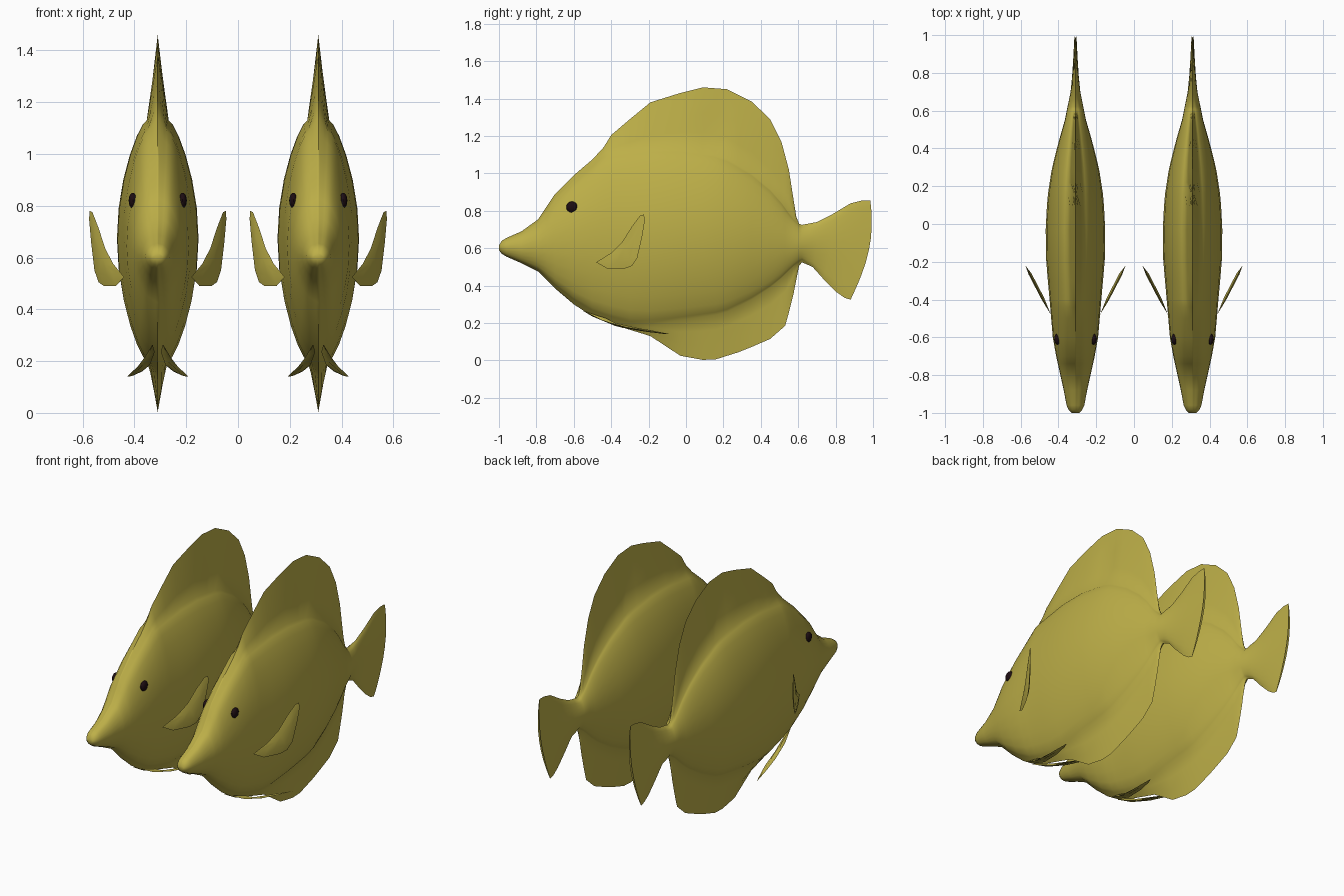
import bpy, bmesh, math
from mathutils import Vector

if "Cube" in bpy.data.objects:
    bpy.data.objects.remove(bpy.data.objects["Cube"])


def material(name, rgb):
    m = bpy.data.materials.new(name)
    m.diffuse_color = (*rgb, 1)
    m.use_nodes = True
    m.node_tree.nodes["Principled BSDF"].inputs["Base Color"].default_value = m.diffuse_color
    return m


OLIVE = material("olive_yellow", (0.51, 0.43, 0.065))
DARK = material("eye_dark", (0.012, 0.004, 0.006))

# Side outline, body core limits (inside the fins) and half width, along the length
TOP = [(-1, .615), (-.985, .64), (-.96, .655), (-.88, .69), (-.79, .755), (-.74, .83), (-.7, .89),
       (-.6, .99), (-.5, 1.075), (-.44, 1.14), (-.4, 1.205), (-.3, 1.29), (-.19, 1.38), (-.03, 1.43),
       (.09, 1.46), (.22, 1.45), (.35, 1.385), (.45, 1.29), (.51, 1.17), (.55, 1.02), (.575, .86),
       (.595, .735), (.62, .725), (.7, .74), (.78, .78), (.88, .84), (.94, .855), (.985, .855)]
BOTTOM = [(-1, .59), (-.985, .57), (-.96, .555), (-.88, .52), (-.79, .475), (-.7, .385), (-.6, .3),
          (-.5, .235), (-.4, .195), (-.19, .13), (-.03, .025), (.03, .003), (.15, .003), (.3, .05),
          (.45, .115), (.53, .185), (.56, .29), (.585, .4), (.6, .5), (.62, .525), (.7, .5),
          (.8, .42), (.88, .365), (.94, .335), (.985, .325)]
CORE_TOP = [(-.5, 1.07), (-.4, 1.1), (-.2, 1.13), (0, 1.13), (.2, 1.09), (.4, .97), (.5, .86),
            (.57, .76), (.62, .71)]
CORE_BOTTOM = [(-.4, .21), (-.2, .2), (0, .22), (.2, .25), (.4, .35), (.5, .43), (.57, .5), (.62, .54)]
WIDTH = [(-1, .02), (-.985, .035), (-.96, .047), (-.88, .062), (-.79, .082), (-.7, .102), (-.6, .12),
         (-.4, .137), (-.2, .155), (0, .158), (.15, .147), (.3, .124), (.45, .085), (.55, .056),
         (.62, .042), (.7, .026), (.8, .016), (.985, .006)]
STATIONS = [-1, -.985, -.96, -.88, -.79, -.74, -.7, -.6, -.5, -.44, -.4, -.3, -.19, -.03, .09, .16, .22,
            .28, .35, .45, .51, .53, .55, .575, .59, .605, .62, .66, .7, .78, .88, .94, .985]


def lerp(curve, y):
    if y <= curve[0][0]:
        return curve[0][1]
    for (a, u), (b, v) in zip(curve, curve[1:]):
        if y <= b:
            return u + (v - u) * (y - a) / (b - a)
    return curve[-1][1]


def core(y):
    """Core bottom, core top, fin base half width and full half width."""
    top, bot = lerp(TOP, y), lerp(BOTTOM, y)
    h = (top - bot) * .04
    ct = top - h if y < -.5 or y > .62 else min(top - h, lerp(CORE_TOP, y))
    cb = bot + h if y < -.4 or y > .62 else max(bot + h, lerp(CORE_BOTTOM, y))
    w = lerp(WIDTH, y)
    return cb, ct, .27 * w, w


def bulge(y, t):
    p = lerp([(-1, .5), (-.7, .6), (-.3, .7), (.6, .7)], y)
    _, _, e, w = core(y)
    return e + (w - e) * max(0, math.sin(math.pi * t)) ** p


def half_ring(y):
    """(x, z) points from the lower ridge to the upper ridge."""
    top, bot = lerp(TOP, y), lerp(BOTTOM, y)
    cb, ct, e, _ = core(y)
    fold = 1 - .55 * max(0, 1 - abs(y - .16) / .07)      # crease in the dorsal fin
    pts = [(0, bot)] + [(e * f, bot + (cb - bot) * f) for f in (.33, .67)]
    for k in range(13):
        t = (1 - math.cos(math.pi * k / 12)) / 2
        pts.append((bulge(y, t), cb + (ct - cb) * t))
    pts += [(e * f * fold, top + (ct - top) * f) for f in (.7, .4, .15)] + [(0, top)]
    return pts


def finish(name, bm, mat, angle=50):
    bmesh.ops.recalc_face_normals(bm, faces=bm.faces)
    me = bpy.data.meshes.new(name)
    bm.to_mesh(me)
    bm.free()
    me.materials.append(mat)
    ob = bpy.data.objects.new(name, me)
    bpy.context.collection.objects.link(ob)
    bpy.ops.object.select_all(action='DESELECT')
    ob.select_set(True)
    bpy.context.view_layer.objects.active = ob
    bpy.ops.object.shade_smooth_by_angle(angle=math.radians(angle))
    return ob


def make_body():
    bm = bmesh.new()
    rings = []
    for s in STATIONS:
        half = half_ring(s)
        loop = half + [(-x, z) for x, z in half[-2:0:-1]]
        top, bot = lerp(TOP, s), lerp(BOTTOM, s)
        skew = max(0, (s - .62) / .365)                  # slanted, rounded tail edge
        ring = []
        for x, z in loop:
            t = (z - bot) / (top - bot)
            y = s + skew * (.03 * math.sin(math.pi * t) - .105 * (1 - t) ** 1.5)
            ring.append(bm.verts.new((x, y, z)))
        rings.append(ring)
    n = len(rings[0])
    for a, b in zip(rings, rings[1:]):
        for i in range(n):
            j = (i + 1) % n
            bm.faces.new((a[i], a[j], b[j], b[i]))
    bm.faces.new(rings[0])
    bm.faces.new(rings[-1])
    return finish("body_with_fins", bm, OLIVE, 60)


def make_blade(name, outline, centre, offset, side):
    """Thin fin: pillowed front and back sharing one outline."""
    bm = bmesh.new()
    flip = Vector((side, 1, 1))
    rim = [bm.verts.new(Vector(p) * flip) for p in outline]
    for sgn in (1, -1):
        inner = [bm.verts.new((Vector(p).lerp(Vector(centre), .5) + Vector(offset) * sgn) * flip)
                 for p in outline]
        for i in range(len(rim)):
            j = (i + 1) % len(rim)
            bm.faces.new((rim[i], rim[j], inner[j], inner[i]))
        bm.faces.new(inner)
    return finish(name, bm, OLIVE, 60)


def make_eye(side):
    y, z = -.61, .82
    cb, ct, _, _ = core(y)
    bm = bmesh.new()
    bmesh.ops.create_uvsphere(bm, u_segments=12, v_segments=8, radius=1)
    x = bulge(y, (z - cb) / (ct - cb))
    for v in bm.verts:
        v.co = Vector((side * x + v.co.x * .016, y + v.co.y * .03, z + v.co.z * .03))
    return finish("eye", bm, DARK)


# One fish: body, eyes, side fins and belly fins
parts = [make_body()]
SIDE_FIN = [(-.48, .525), (-.4, .575), (-.34, .635), (-.29, .715), (-.245, .775), (-.225, .78),
            (-.22, .75), (-.235, .66), (-.26, .55), (-.29, .505), (-.33, .49), (-.42, .49)]
side_outline = [(.13 + (y + .48) * .52, y, z) for y, z in SIDE_FIN]
BELLY_FIN = [(.02, -.55, .265), (.05, -.45, .215), (.078, -.32, .178), (.1, -.2, .158),
             (.118, -.08, .14), (.1, -.12, .142), (.06, -.24, .16), (.03, -.38, .185), (.012, -.5, .235)]
for side in (1, -1):
    parts.append(make_eye(side))
    parts.append(make_blade("side_fin", side_outline, (.215, -.31, .57), (.007, -.004, 0), side))
    parts.append(make_blade("belly_fin", BELLY_FIN, (.064, -.3, .174), (.002, 0, .005), side))

# Second fish beside the first
for ob in parts:
    twin = ob.copy()
    twin.name = "second_" + ob.name
    bpy.context.collection.objects.link(twin)
    ob.location.x = .31
    twin.location.x = -.31
